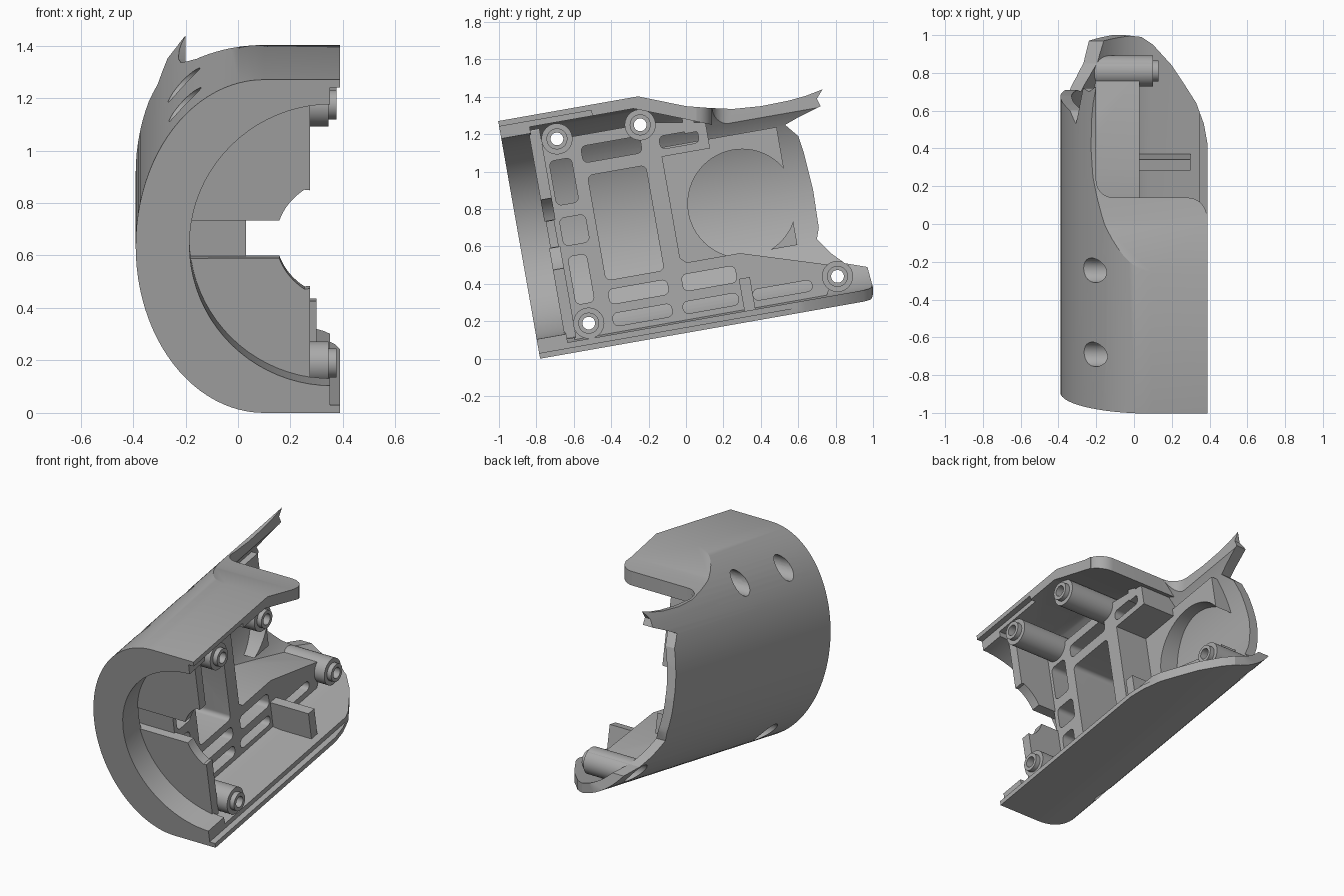
import bpy, bmesh, math
from mathutils import Matrix

cube = bpy.data.objects.get("Cube")
if cube:
    bpy.data.objects.remove(cube, do_unlink=True)

gray = bpy.data.materials.new("housing gray")
gray.use_nodes = True
COLOR = (0.4, 0.4, 0.4, 1)
gray.diffuse_color = COLOR
gray.node_tree.nodes["Principled BSDF"].inputs["Base Color"].default_value = COLOR

# The housing axis is pitched up from the ground
TILT = Matrix.Translation((0, -0.78, 0)) @ Matrix.Rotation(math.radians(10), 4, 'X')


def prism(name, pts, axis, a, b, tilted=False):
    """Extrude a 2D outline along an axis, from a to b."""
    place = {'x': lambda p, t: (t, p[0], p[1]),
             'y': lambda p, t: (p[0], t, p[1]),
             'z': lambda p, t: (p[0], p[1], t)}[axis]
    bm = bmesh.new()
    low, high = [[bm.verts.new(place(p, t)) for p in pts] for t in (a, b)]
    bm.faces.new(low)
    bm.faces.new(high[::-1])
    for i in range(len(pts)):
        j = (i + 1) % len(pts)
        bm.faces.new((low[i], low[j], high[j], high[i]))
    bmesh.ops.recalc_face_normals(bm, faces=bm.faces)
    if tilted:
        bm.transform(TILT)
    me = bpy.data.meshes.new(name)
    bm.to_mesh(me)
    bm.free()
    me.materials.append(gray)
    ob = bpy.data.objects.new(name, me)
    bpy.context.collection.objects.link(ob)
    return ob


def combine(ob, other, mode, keep=False):
    """Apply a boolean and drop the helper unless it is reused."""
    mod = ob.modifiers.new("bool", 'BOOLEAN')
    mod.operation, mod.object, mod.solver = mode, other, 'EXACT'
    dg = bpy.context.evaluated_depsgraph_get()
    me = bpy.data.meshes.new_from_object(ob.evaluated_get(dg))
    ob.modifiers.clear()
    ob.data = me
    if not keep:
        bpy.data.objects.remove(other, do_unlink=True)
    return ob


def arc(cx, cy, rx, ry, start, end, n=48):
    angles = [math.radians(start + (end - start) * i / n) for i in range(n + 1)]
    return [(cx + rx * math.cos(t), cy + ry * math.sin(t)) for t in angles]


def circle(cx, cy, r, n=40):
    return arc(cx, cy, r, r, 0, 360 * (n - 1) / n, n - 1)


def rect(a0, a1, b0, b1):
    return [(a0, b0), (a1, b0), (a1, b1), (a0, b1)]


def rounded(a0, a1, b0, b1, r=0.028):
    corners = ((a1 - r, b1 - r), (a0 + r, b1 - r), (a0 + r, b0 + r), (a1 - r, b0 + r))
    return [p for i, (a, b) in enumerate(corners)
            for p in arc(a, b, r, r, 90 * i, 90 * i + 90, 6)]


def d_profile(inset, open_x):
    """D-shaped section, straight-sided towards the open side."""
    curve = arc(0.1, 0.645, 0.49 - inset, 0.645 - inset, 90, 270)
    return curve + [(open_x, inset), (open_x, 1.29 - inset)]


# Side outline, with the scooped top, rear horn and toe
SCOOP = [(.73, 1.44), (.64, 1.405), (.55, 1.38), (.4, 1.35), (.25, 1.335),
         (.13, 1.34), (0, 1.35), (-.27, 1.405)]
REAR = [(1.0, .33), (1.0, .38), (.97, .49), (.85, .51), (.78, .56), (.70, .64),
        (.71, .7), (.68, .9), (.63, 1.1), (.6, 1.19), (.53, 1.25), (.6, 1.29),
        (.72, 1.35), (.7, 1.39)]
TOE = [(-1, -1.5), (1, -1.5), (1, .42), (.39, .42), (.37, .53), (.33, .64), (.26, .75),
       (.2, .84), (.1, .95), (.04, .99), (-.05, 1.0), (-1, 1.0)]


def envelope(name, inset, open_x):
    ob = prism(name, d_profile(inset, open_x), 'y', inset, 2.2, True)
    top = [(y, z - inset) for y, z in SCOOP]
    side = [(-1.3, -.5), (1.1, -.5)] + REAR + top + [(-1.3, 1.5)]
    combine(ob, prism("side_trim", side, 'x', -1, 1), 'INTERSECT')
    return combine(ob, prism("toe_trim", TOE, 'z', -1, 2), 'INTERSECT')


# Outer shell with a hollow that follows the roof, open behind it
shell = envelope("outer_shell", 0, 0.388)
cavity = prism("cavity", d_profile(0.06, 0.7), 'y', 0.16, 2.5, True)
ceiling = [(-1.4, -.5), (2, -.5), (2, 2.2), (.14, 2.2), (.14, 1.25), (0, 1.28),
           (-.27, 1.335), (-1.4, 1.5)]
combine(cavity, prism("ceiling", ceiling, 'x', -1, 1), 'INTERSECT')
combine(shell, cavity, 'DIFFERENCE')
combine(shell, prism("front_bore", circle(0.36, 0.65, 0.545, 80), 'y', -0.1, 0.3, True), 'DIFFERENCE')

# Round-cornered opening behind the roof, beside the horn
opening = [(-.2, 2), *arc(-.11, .23, .09, .09, 180, 270, 8),
           *arc(.28, .04, .105, .1, 90, 10, 8), (.7, .05), (.7, 2)]
combine(shell, prism("opening", opening, 'z', .9, 2), 'DIFFERENCE')

# Stepped lip along the open rim
for end, v0, v1 in ((2.3, 0.03, 0.6), (0.5, 0.5, 1.26)):
    combine(shell, prism("lip", rect(0.35, 0.7, v0, v1), 'y', -0.1, end, True), 'DIFFERENCE')

inside = envelope("inside_limit", 0.03, 0.38)
parts = []

# Front bulkhead: two mirrored halves with a round notch and a slot between
half = arc(0.36, 0.645, 0.575, 0.575, 187, 261)
half += [(0.275, 0.085), (0.275, 0.455)]
half += arc(0.4, 0.645, 0.255, 0.235, 235, 198, 12) + [(-0.2, 0.572)]
for name, pts in (("lower_bulkhead", half),
                  ("upper_bulkhead", [(x, 1.29 - v) for x, v in half])):
    parts.append(prism(name, pts, 'y', 0.15, 0.21, True))

# Stiffening panel with round-cornered pockets
PANEL = [(.2, .04), (1.55, .04), (1.66, .21), (1.15, .37), (.86, .37), (.83, .4),
         (.83, .95), (1.09, .95), (1.09, 1.09), (.8, 1.14), (.2, 1.14)]
POCKETS = [(.42, .735, .35, .92), (.41, .73, .99, 1.08), (.83, 1.04, .99, 1.06),
           (.23, .35, .79, 1.03), (.23, .37, .57, .72), (.24, .34, .25, .51),
           (.42, .74, .22, .3), (.82, 1.11, .22, .31), (.42, .74, .1, .17),
           (.8, 1.1, .1, .165), (1.18, 1.5, .105, .165)]
panel = prism("stiffening_panel", PANEL, 'x', -.6, .03, True)
combine(panel, inside, 'INTERSECT', True)
for box in POCKETS:
    combine(panel, prism("pocket", rounded(*box), 'x', -1, 1, True), 'DIFFERENCE')
parts.append(panel)

# Ribs: u range, v range, height towards the open side
RIBS = {
    "roof_rib": (.97, 1.03, 1.05, 1.22, .03),
    "tall_low_rib": (1.12, 1.18, .04, .235, .3),
}
for name, (u0, u1, v0, v1, top) in RIBS.items():
    rib = prism(name, rect(u0, u1, v0, v1), 'x', -0.6, top, True)
    parts.append(combine(rib, inside, 'INTERSECT', True))

# Rear pad with a round recess
pad = prism("rear_pad", rect(.8, 1.46, .36, 1.0), 'x', -.6, -.2, True)
combine(pad, inside, 'INTERSECT', True)
combine(pad, prism("recess", circle(.3, .83, .29, 64), 'x', -1, .2), 'DIFFERENCE')
parts.append(pad)

# Screw bosses with through holes and outer counterbores
BOSSES = {"front_top_boss": (-.69, 1.175, .375), "rear_top_boss": (-.245, 1.25, .375),
          "front_low_boss": (-.52, .19, .375), "rear_low_boss": (.81, .44, .13)}
for name, (y, z, tip) in BOSSES.items():
    boss = prism(name, circle(y, z, .083), 'x', -.5, tip - .03)
    combine(boss, prism("tip", circle(y, z, .056), 'x', tip - .06, tip), 'UNION')
    combine(boss, inside, 'INTERSECT', True)
    parts.append(boss)
    for r, end in ((.034, 1), (.065, -.06)):
        drill = prism("drill", circle(y, z, r), 'x', -1, end)
        for ob in [shell] + parts:
            if ob in (shell, boss, panel) or ob.name.endswith(("rib", "bulkhead")):
                combine(ob, drill, 'DIFFERENCE', True)
        bpy.data.objects.remove(drill, do_unlink=True)

bpy.data.objects.remove(inside, do_unlink=True)

# Smooth curved walls, crisp edges
bpy.ops.object.select_all(action='DESELECT')
for ob in [shell] + parts:
    ob.select_set(True)
bpy.context.view_layer.objects.active = shell
bpy.ops.object.shade_smooth_by_angle(angle=math.radians(25))
